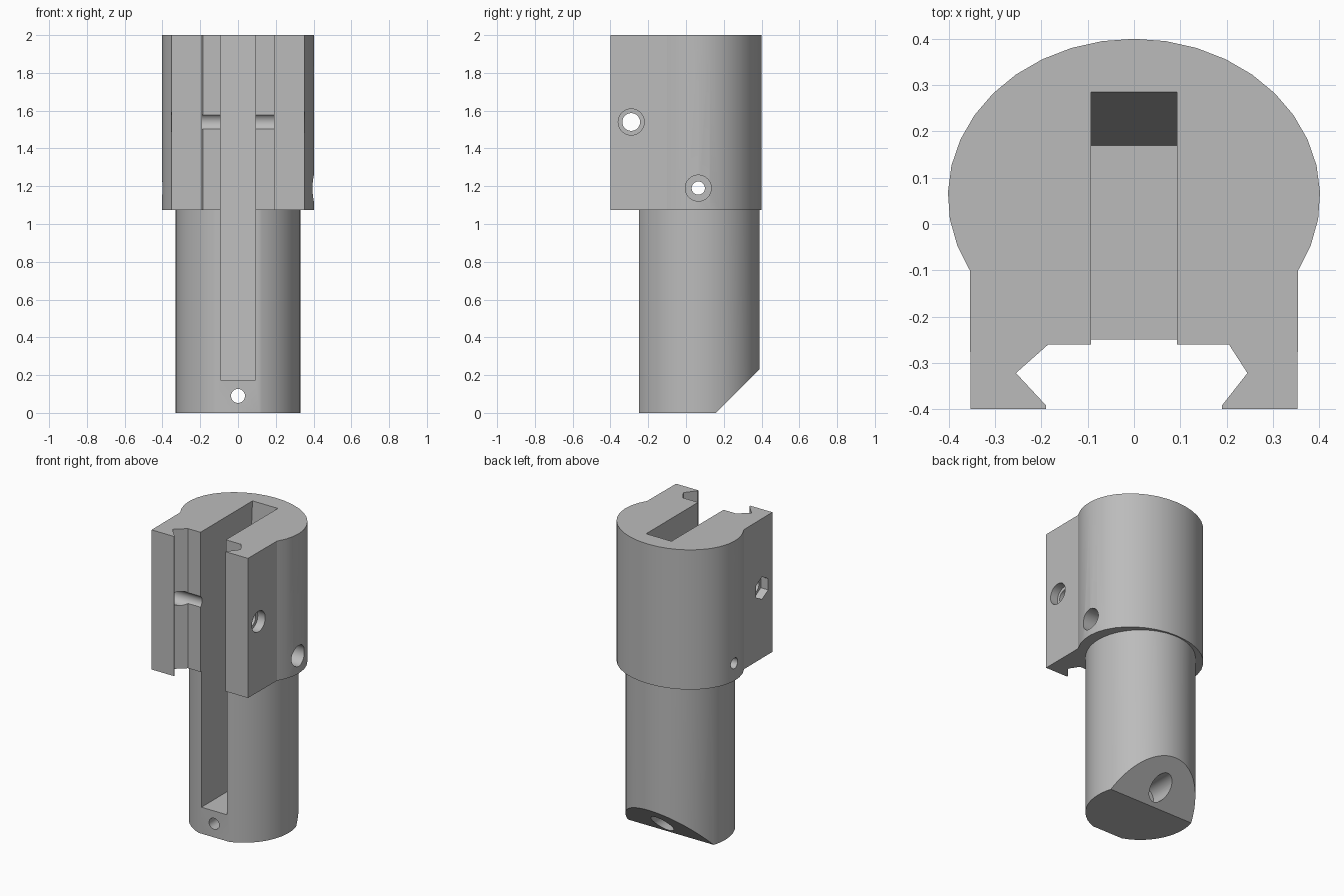
import bpy, bmesh, math
from mathutils import Vector

cube = bpy.data.objects.get("Cube")
if cube:
    bpy.data.objects.remove(cube, do_unlink=True)

grey = bpy.data.materials.new("mid grey")
grey.use_nodes = True
colour = (0.5, 0.5, 0.5, 1)
grey.diffuse_color = colour
grey.node_tree.nodes["Principled BSDF"].inputs["Base Color"].default_value = colour

HEAD_BOTTOM, TOP = 1.075, 2.0
CENTRE_Y = 0.06


def prism(name, base, direction):
    """Solid made by sweeping a flat outline along a direction."""
    bm = bmesh.new()
    face = bm.faces.new([bm.verts.new(p) for p in base])
    swept = bmesh.ops.extrude_face_region(bm, geom=[face])["geom"]
    verts = [v for v in swept if isinstance(v, bmesh.types.BMVert)]
    bmesh.ops.translate(bm, verts=verts, vec=Vector(direction))
    bmesh.ops.recalc_face_normals(bm, faces=bm.faces)
    mesh = bpy.data.meshes.new(name)
    bm.to_mesh(mesh)
    bm.free()
    mesh.materials.append(grey)
    obj = bpy.data.objects.new(name, mesh)
    bpy.context.collection.objects.link(obj)
    return obj


def ring(radius, sides, turn=0.0):
    steps = [turn + math.tau * i / sides for i in range(sides)]
    return [(radius * math.cos(a), radius * math.sin(a)) for a in steps]


def side_hole(name, y, z, radius, x0, x1, sides=32, turn=0.0):
    outline = [(x0, y + a, z + b) for a, b in ring(radius, sides, turn)]
    return prism(name, outline, (x1 - x0, 0, 0))


def front_hole(name, z, radius, y0, y1):
    outline = [(a, y0, z + b) for a, b in ring(radius, 32)]
    return prism(name, outline, (0, y1 - y0, 0))


def combine(target, other, operation):
    """Apply one boolean and discard the helper."""
    other.hide_render = True
    mod = target.modifiers.new(operation.title(), "BOOLEAN")
    mod.operation = operation
    mod.solver = "EXACT"
    mod.object = other
    bpy.context.view_layer.objects.active = target
    bpy.ops.object.modifier_apply(modifier=mod.name)
    bpy.data.objects.remove(other, do_unlink=True)


# Head: oval back, square front cheeks and a dovetail channel between them
start = math.asin(-0.16 / 0.34)
sweep = math.pi - 2 * start
arc = [(0.402 * math.cos(start + sweep * i / 24),
        CENTRE_Y + 0.34 * math.sin(start + sweep * i / 24)) for i in range(25)]
channel = [(-0.353, -0.4), (-0.19, -0.4), (-0.19, -0.392), (-0.255, -0.322),
           (-0.185, -0.26), (0.205, -0.26), (0.245, -0.322), (0.19, -0.392),
           (0.19, -0.4), (0.353, -0.4)]
body = prism("holder_body", [(x, y, HEAD_BOTTOM) for x, y in arc + channel],
             (0, 0, TOP - HEAD_BOTTOM))

# Shaft: round with a narrow front flat
flat = -0.25
shaft_outline = [(x, max(y + CENTRE_Y, flat), 0) for x, y in ring(0.33, 64)]
half = math.sqrt(0.33 ** 2 - (flat - CENTRE_Y) ** 2)
curved = [p for p in shaft_outline if p[1] > flat]
curved += [(-half, flat, 0), (half, flat, 0)]
curved.sort(key=lambda p: math.atan2(p[1] - CENTRE_Y, p[0]))
shaft = prism("shaft", curved, (0, 0, HEAD_BOTTOM + 0.1))

# Slanted cut at the back of the foot
wedge = prism("foot_cutter", [(-0.6, 0.06, -0.1), (-0.6, 0.655, -0.1),
                              (-0.6, 0.655, 0.5)], (1.2, 0, 0))
combine(shaft, wedge, "DIFFERENCE")
combine(body, shaft, "UNION")

# Long slot with a leaning back wall
slot = prism("slot_cutter", [(-0.093, -0.6, 0.175), (-0.093, 0.17, 0.175),
                             (-0.093, 0.291, 2.1), (-0.093, -0.6, 2.1)],
             (0.186, 0, 0))

# Screw holes: wide seats on the left, nut pocket and small exit on the right
cutters = [
    slot,
    side_hole("clamp_hole", -0.29, 1.54, 0.047, -0.6, 0.6),
    side_hole("clamp_seat", -0.29, 1.54, 0.069, 0.3, 0.6),
    side_hole("nut_pocket", -0.29, 1.54, 0.075, -0.6, -0.3, 6, math.pi / 6),
    side_hole("pivot_hole", 0.065, 1.19, 0.035, -0.6, 0.6),
    side_hole("pivot_seat", 0.065, 1.19, 0.069, 0.28, 0.6),
    front_hole("foot_hole", 0.09, 0.037, -0.6, 0.6),
    front_hole("foot_seat", 0.09, 0.069, 0.1, 0.6),
]
for cutter in cutters:
    combine(body, cutter, "DIFFERENCE")

# Smooth round walls, crisp edges
bpy.ops.object.select_all(action="DESELECT")
body.select_set(True)
bpy.context.view_layer.objects.active = body
bpy.ops.object.shade_smooth_by_angle(angle=math.radians(25))
